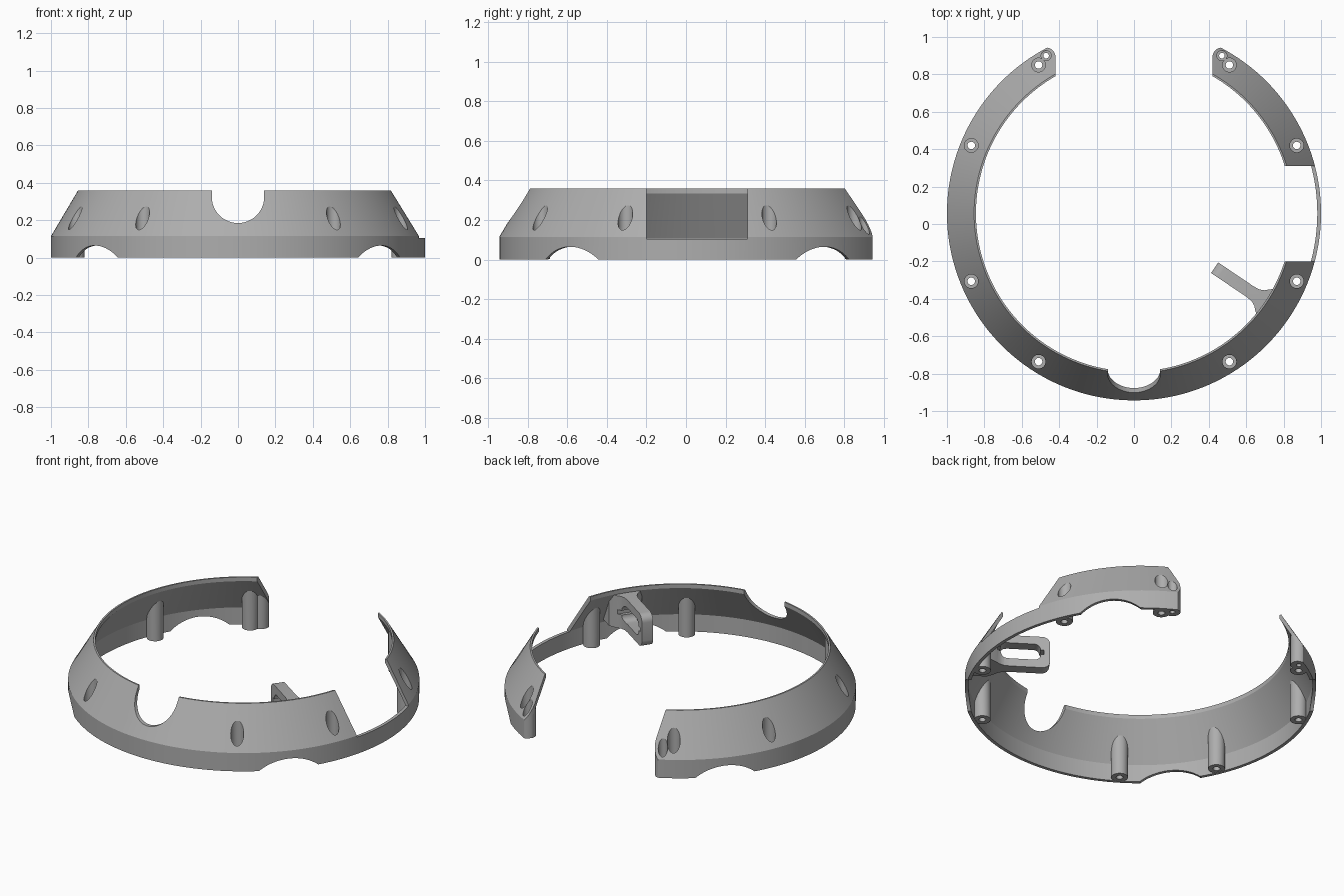
import bpy, bmesh, math
from mathutils import Matrix

if "Cube" in bpy.data.objects:
    bpy.data.objects.remove(bpy.data.objects["Cube"])

YC = 0.057      # ring centre on y
H = 0.36        # ring height

grey = bpy.data.materials.new("plain grey")
grey.use_nodes = True
COL = (0.42, 0.42, 0.42, 1)
grey.diffuse_color = COL
grey.node_tree.nodes["Principled BSDF"].inputs["Base Color"].default_value = COL


def make(name, bm):
    bmesh.ops.recalc_face_normals(bm, faces=bm.faces)
    me = bpy.data.meshes.new(name)
    bm.to_mesh(me)
    bm.free()
    me.materials.append(grey)
    ob = bpy.data.objects.new(name, me)
    bpy.context.scene.collection.objects.link(ob)
    return ob


def lathe(name, profile, seg=192):
    """Revolve a closed (r, z) profile round the ring axis."""
    bm = bmesh.new()
    rings = []
    for i in range(seg):
        a = 2 * math.pi * i / seg
        rings.append([bm.verts.new((r * math.cos(a), YC + r * math.sin(a), z)) for r, z in profile])
    n = len(profile)
    for i in range(seg):
        p, q = rings[i], rings[(i + 1) % seg]
        for j in range(n):
            k = (j + 1) % n
            bm.faces.new((p[j], q[j], q[k], p[k]))
    return make(name, bm)


def prism(name, pts, lo, hi, matrix=Matrix()):
    """Extrude a 2D outline along its local z."""
    bm = bmesh.new()
    a = [bm.verts.new((x, y, lo)) for x, y in pts]
    b = [bm.verts.new((x, y, hi)) for x, y in pts]
    bm.faces.new(a)
    bm.faces.new(b)
    for i in range(len(pts)):
        j = (i + 1) % len(pts)
        bm.faces.new((a[i], a[j], b[j], b[i]))
    bm.transform(matrix)
    return make(name, bm)


def circle(x, y, r, n=32):
    return [(x + r * math.cos(2 * math.pi * i / n), y + r * math.sin(2 * math.pi * i / n)) for i in range(n)]


def rounded(x0, x1, y0, y1, r, n=6):
    pts = []
    for cx, cy, s in ((x1 - r, y1 - r, 0), (x0 + r, y1 - r, 1), (x0 + r, y0 + r, 2), (x1 - r, y0 + r, 3)):
        for i in range(n + 1):
            a = math.pi / 2 * (s + i / n)
            pts.append((cx + r * math.cos(a), cy + r * math.sin(a)))
    return pts


def rect(x0, x1, y0, y1):
    return [(x0, y0), (x1, y0), (x1, y1), (x0, y1)]


def boolean(target, tool, op, keep=False):
    m = target.modifiers.new("bool", 'BOOLEAN')
    m.operation, m.object, m.solver = op, tool, 'EXACT'
    bpy.context.view_layer.objects.active = target
    bpy.ops.object.modifier_apply(modifier=m.name)
    if not keep:
        bpy.data.objects.remove(tool)


def radial(angle):
    """Local x = radial, local y = up, local z = tangential."""
    c, s = math.cos(angle), math.sin(angle)
    return Matrix(((c, 0, s, 0), (s, 0, -c, YC), (0, 1, 0, 0), (0, 0, 0, 1)))


def across(angle):
    """Local x = tangential, local y = up, local z = radial."""
    c, s = math.cos(angle), math.sin(angle)
    return Matrix(((-s, 0, c, 0), (c, 0, s, YC), (0, 1, 0, 0), (0, 0, 0, 1)))


# thin ring wall: upright skirt, sloping shoulder, narrow upright lip
ring = lathe("ring_shell", [(1, 0), (1, 0.115), (0.855, H), (0.845, H), (0.845, 0.335), (0.98, 0.108), (0.98, 0)])

# solid just inside the outer skin, trims the parts that join the wall
clip = lathe("trim_solid", [(0.994, 0), (0.994, 0.113), (0.851, H - 0.005), (0.3, H - 0.005), (0.3, 0)])
clip.hide_render = True

# screw bosses: x, y, boss radius, counterbore radius, hole radius
screws = []
for s in (-1, 1):
    for x, y in ((0.87, 0.42), (0.87, -0.306), (0.51, -0.736), (0.51, 0.85)):
        screws.append((s * x, y, 0.048, 0.037, 0.02))
    screws.append((s * 0.47, 0.9, 0.047, 0.027, 0.015))
for x, y, rb, rc, rh in screws:
    boss = prism("screw_boss", circle(x, y, rb), 0.002, 0.5)
    boolean(boss, clip, 'INTERSECT', keep=True)
    boolean(ring, boss, 'UNION')

# slotted bracket reaching inward, flared where it meets the wall
ang = math.radians(-34)
half = [(0.5, 0.034), (0.75, 0.034), (0.785, 0.038), (0.81, 0.05), (0.83, 0.07), (0.87, 0.1), (1.05, 0.1)]
plan = half + [(u, -v) for u, v in reversed(half)]
place = Matrix.Translation((0, YC, 0)) @ Matrix.Rotation(ang, 4, 'Z')
bracket = prism("slotted_bracket", plan, 0.1, 0.35, place)
M = radial(ang)
boolean(bracket, prism("bracket_side", rounded(0.52, 1.2, 0.13, 0.332, 0.045), -0.3, 0.3, M), 'INTERSECT')
boolean(bracket, clip, 'INTERSECT')
boolean(bracket, prism("slot", rounded(0.575, 0.805, 0.18, 0.282, 0.035), -0.2, 0.2, M), 'DIFFERENCE')
boolean(bracket, prism("slot_ends", rect(0.555, 0.825, 0.217, 0.245), -0.2, 0.2, M), 'DIFFERENCE')
boolean(ring, bracket, 'UNION')

# counterbores and through holes
for x, y, rb, rc, rh in screws:
    boolean(ring, prism("counterbore", circle(x, y, rc), 0.1, 0.6), 'DIFFERENCE')
    boolean(ring, prism("through_hole", circle(x, y, rh, 20), -0.1, 0.2), 'DIFFERENCE')

# rear gap with rounded outer corners
boolean(ring, prism("rear_gap", rect(-0.42, 0.42, 0.3, 1.3), -0.1, 0.6), 'DIFFERENCE')
for s in (-1, 1):
    pts = [(s * (0.47 - 0.05 * math.cos(math.pi / 2 * i / 8)), 0.893 + 0.05 * math.sin(math.pi / 2 * i / 8))
           for i in range(9)]
    pts += [(s * 0.47, 1.1), (s * 0.3, 1.1), (s * 0.3, 0.893)]
    boolean(ring, prism("corner_round", pts, -0.1, 0.6), 'DIFFERENCE')

# side window
boolean(ring, prism("side_window", rect(0.6, 1.2, -0.2, 0.31), 0.105, 0.6), 'DIFFERENCE')

# round-bottomed notch at the front
notch = [(0.14 * math.cos(math.pi * i / 24), 0.325 - 0.14 * math.sin(math.pi * i / 24)) for i in range(25)]
notch += [(-0.14, 0.6), (0.14, 0.6)]
boolean(ring, prism("front_notch", notch, 0.5, 1.3, across(-math.pi / 2)), 'DIFFERENCE')

# four shallow arches in the bottom edge
for deg in (40, 140, 220, 320):
    boolean(ring, prism("arch", circle(0, -0.203, 0.268, 96), 0.7, 1.2, across(math.radians(deg))), 'DIFFERENCE')

# smooth curved walls, keep edges sharp
bpy.ops.object.select_all(action='DESELECT')
ring.select_set(True)
bpy.context.view_layer.objects.active = ring
bpy.ops.object.shade_smooth_by_angle(angle=math.radians(25))
